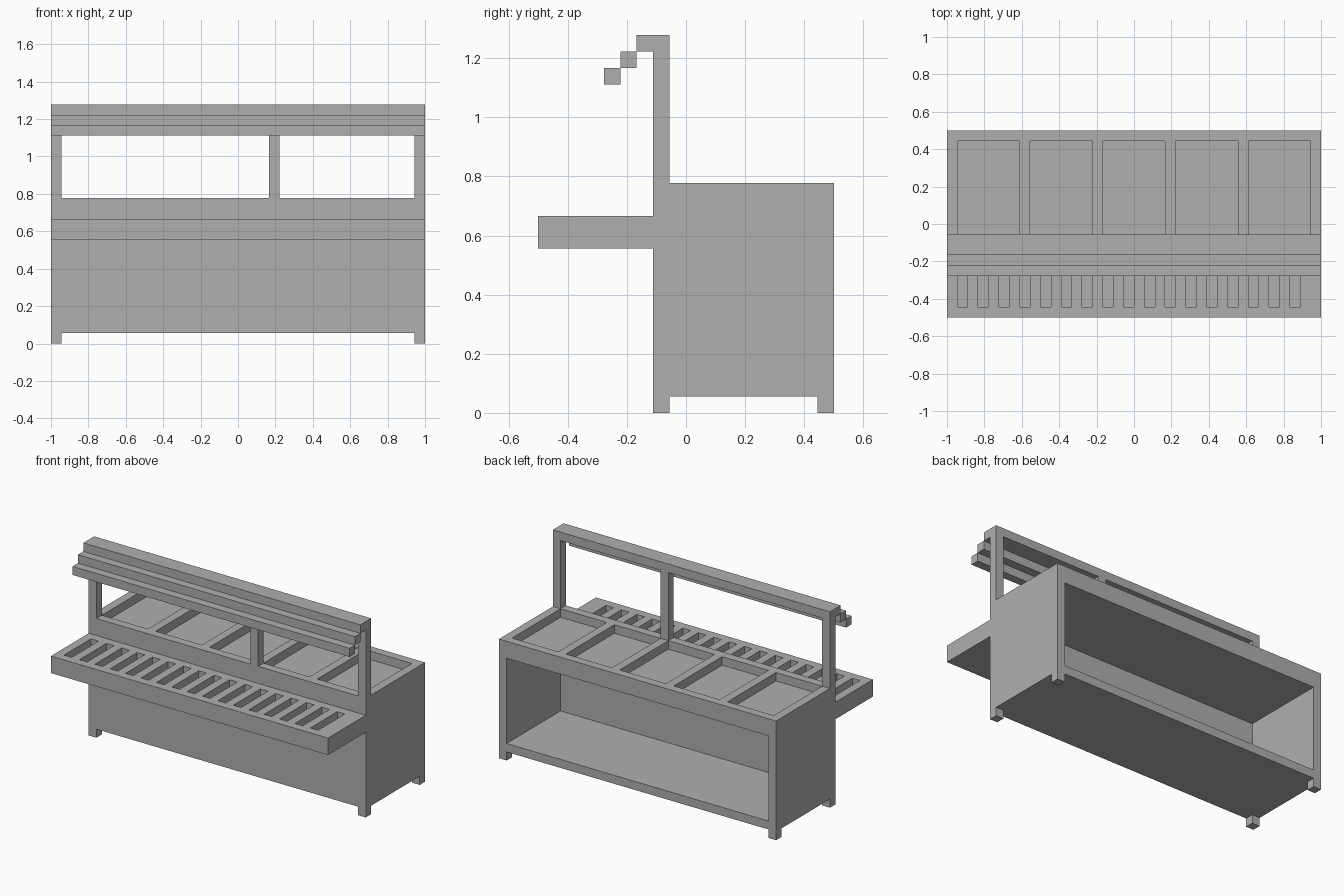
import bpy, bmesh
from mathutils import Vector

U = 1 / 18  # every part sits on this module

if "Cube" in bpy.data.objects:
    bpy.data.objects.remove(bpy.data.objects["Cube"], do_unlink=True)

grey = bpy.data.materials.new("plain_grey")
grey.use_nodes = True
GREY = (0.43, 0.43, 0.43, 1)
grey.diffuse_color = GREY
grey.node_tree.nodes["Principled BSDF"].inputs["Base Color"].default_value = GREY


def boxes(name, spans):
    """One object made of boxes, each given as (x0, x1, y0, y1, z0, z1) in modules."""
    bm = bmesh.new()
    for x0, x1, y0, y1, z0, z1 in spans:
        lo, hi = Vector((x0, y0, z0)) * U, Vector((x1, y1, z1)) * U
        verts = bmesh.ops.create_cube(bm, size=1)["verts"]
        bmesh.ops.scale(bm, vec=hi - lo, verts=verts)
        bmesh.ops.translate(bm, vec=(lo + hi) / 2, verts=verts)
    mesh = bpy.data.meshes.new(name)
    bm.to_mesh(mesh)
    bm.free()
    mesh.materials.append(grey)
    obj = bpy.data.objects.new(name, mesh)
    bpy.context.collection.objects.link(obj)
    return obj


def carve(obj, spans):
    """Cut the given boxes out of an object."""
    cutter = boxes("cutter", spans)
    cutter.hide_render = True
    mod = obj.modifiers.new("carve", 'BOOLEAN')
    mod.operation = 'DIFFERENCE'
    mod.solver = 'EXACT'
    mod.object = cutter
    graph = bpy.context.evaluated_depsgraph_get()
    carved = bpy.data.meshes.new_from_object(obj.evaluated_get(graph))
    obj.modifiers.clear()
    obj.data = carved
    bpy.data.objects.remove(cutter, do_unlink=True)


# Counter body: five shallow pans on top, storage open at the back
body = boxes("counter_body", [(-18, 18, -2, 9, 1, 14)])
pans = [(x, x + 6, -1, 8, 13, 15) for x in range(-17, 12, 7)]
storage = (-17, 17, -1, 10, 2, 12)
carve(body, pans + [storage])

# Tray shelf with a row of grooves
shelf = boxes("tray_shelf", [(-18, 18, -9, -2, 10, 12)])
carve(shelf, [(x, x + 1, -8, -3, 11, 13) for x in range(-17, 16, 2)])

# Corner feet
for side, x in (("right", -18), ("left", 17)):
    for end, y in (("front", -2), ("back", 8)):
        boxes(f"{end}_{side}_foot", [(x, x + 1, y, y + 1, 0, 1)])

# Canopy posts, top rail and stepped slats
for side, x in (("right", -18), ("middle", 3), ("left", 17)):
    boxes(f"{side}_post", [(x, x + 1, -2, -1, 14, 22)])
boxes("top_rail", [(-18, 18, -3, -1, 22, 23)])
boxes("upper_slat", [(-18, 18, -4, -3, 21, 22)])
boxes("lower_slat", [(-18, 18, -5, -4, 20, 21)])
